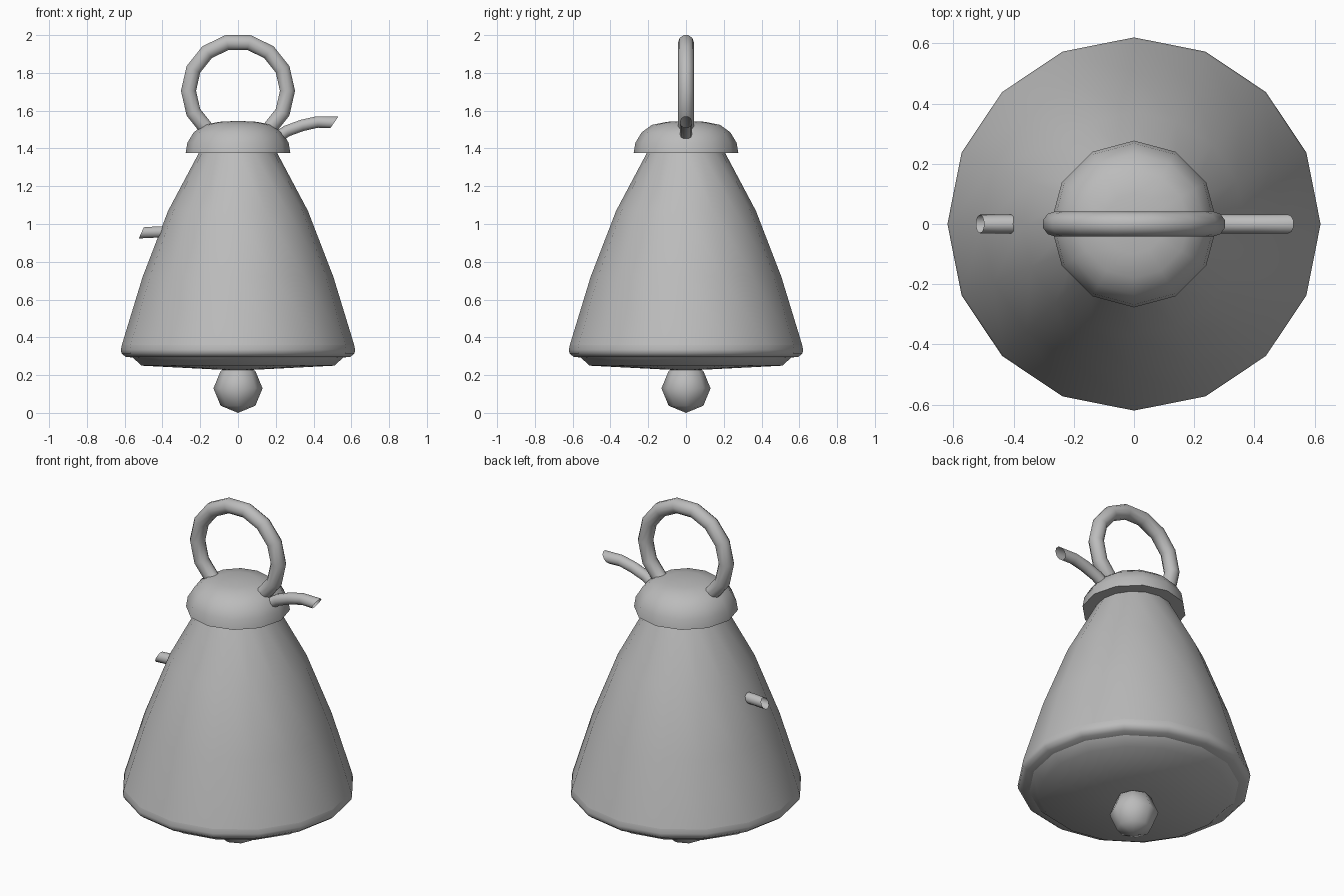
import bpy, bmesh, math
from mathutils import Vector

if "Cube" in bpy.data.objects:
    bpy.data.objects.remove(bpy.data.objects["Cube"])

grey = bpy.data.materials.new("plain_grey")
grey.use_nodes = True
grey.diffuse_color = (0.5, 0.5, 0.5, 1)
grey.node_tree.nodes["Principled BSDF"].inputs["Base Color"].default_value = (0.5, 0.5, 0.5, 1)


def finish(bm, name, angle=40):
    mesh = bpy.data.meshes.new(name)
    bm.to_mesh(mesh)
    bm.free()
    mesh.materials.append(grey)
    obj = bpy.data.objects.new(name, mesh)
    bpy.context.collection.objects.link(obj)
    bpy.ops.object.select_all(action="DESELECT")
    obj.select_set(True)
    bpy.context.view_layer.objects.active = obj
    bpy.ops.object.shade_smooth_by_angle(angle=math.radians(angle))
    return obj


def lathe(name, profile, sides, angle=40):
    """Spin (radius, height) points; listed bottom to top, faces point outward."""
    bm = bmesh.new()
    rings = []
    for r, z in profile:
        rings.append([bm.verts.new((r * math.cos(a), r * math.sin(a), z))
                      for a in (math.tau * i / sides for i in range(sides))])
    for low, high in zip(rings, rings[1:]):
        for i in range(sides):
            j = (i + 1) % sides
            bm.faces.new((low[i], low[j], high[j], high[i]))
    bmesh.ops.remove_doubles(bm, verts=bm.verts, dist=0.0001)
    return finish(bm, name, angle)


def tube(name, path, radius, sides, closed=False, slant=0):
    """Sweep a round section along (x, z) points; slant shears the last end."""
    bm = bmesh.new()
    pts = [Vector((x, 0, z)) for x, z in path]
    n = len(pts)
    rings = []
    for k, p in enumerate(pts):
        a = pts[k - 1] if closed or k else p
        b = pts[(k + 1) % n] if closed or k < n - 1 else p
        t = (b - a).normalized()
        side = Vector((0, 1, 0))
        up = t.cross(side)
        shear = Vector((slant, 0, 0)) if k == n - 1 else Vector()
        rings.append([bm.verts.new(p + radius * (math.cos(w) * side + math.sin(w) * (up + shear)))
                      for w in (math.tau * i / sides for i in range(sides))])
    for k in range(n if closed else n - 1):
        low, high = rings[k], rings[(k + 1) % n]
        for i in range(sides):
            j = (i + 1) % sides
            bm.faces.new((low[i], low[j], high[j], high[i]))
    bmesh.ops.recalc_face_normals(bm, faces=bm.faces)
    return finish(bm, name, 60)


# Bell wall: visible shell, and a slightly larger lining that faces inward
lathe("bell_body", [(0.575, 0.35), (0.485, 0.72), (0.35, 1.07), (0.195, 1.39)], 16)
lathe("outer_lining", [(0.2, 1.39), (0.37, 1.07), (0.505, 0.72), (0.615, 0.36)], 16)

# Lip, rounded outside and dished inside, with a shallow domed floor
lathe("lip", [(0.53, 0.29), (0.595, 0.297), (0.617, 0.315), (0.62, 0.335), (0.615, 0.36)], 16, 50)
lathe("lip_inside", [(0.615, 0.36), (0.575, 0.31)], 16)
lathe("floor_plate", [(0, 0.225), (0.1, 0.229), (0.51, 0.25), (0.56, 0.295)], 16)

# Crown cap
lathe("crown_cap", [(0.18, 1.375), (0.277, 1.375), (0.268, 1.43), (0.235, 1.485),
                    (0.18, 1.525), (0.1, 1.541), (0, 1.546)], 12)

# Hanging ring
ring_path = [(0.262 * math.cos(math.tau * i / 14), 1.705 + 0.262 * math.sin(math.tau * i / 14))
             for i in range(14)]
tube("hanging_ring", ring_path, 0.042, 10, closed=True)

# Curved open pipe on the left and short open stub on the right
tube("left_pipe", [(0.18, 1.44), (0.26, 1.493), (0.34, 1.522), (0.42, 1.54), (0.51, 1.538)],
     0.032, 10, slant=0.65)
tube("right_stub", [(-0.3, 0.96), (-0.44, 0.957), (-0.512, 0.953)], 0.031, 10, slant=-0.5)

# Clapper ball
bm = bmesh.new()
bmesh.ops.create_uvsphere(bm, u_segments=8, v_segments=4, radius=0.13)
bmesh.ops.translate(bm, vec=(0, 0, 0.13), verts=bm.verts)
finish(bm, "clapper", 80)
